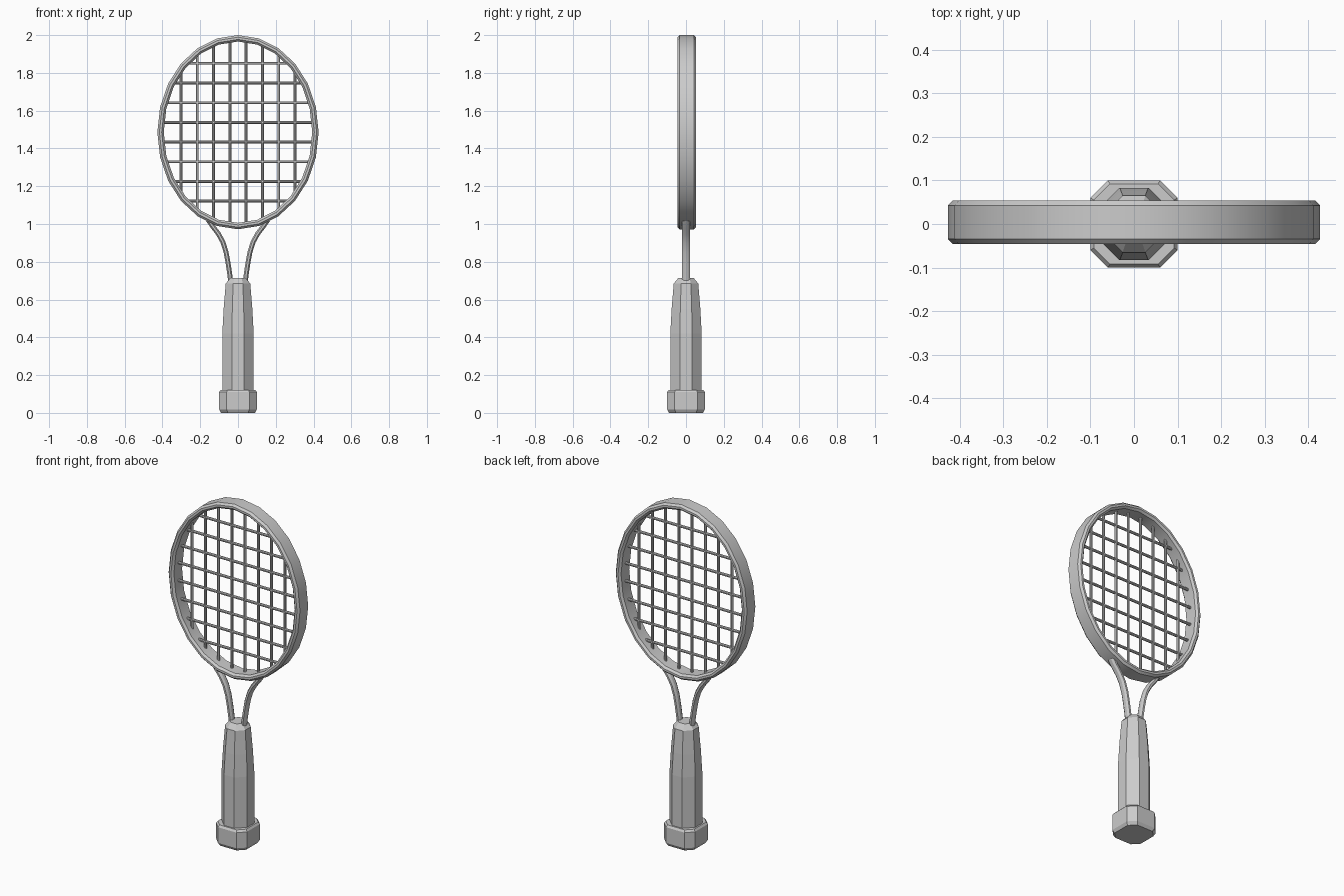
import bpy, bmesh, math
from mathutils import Vector

if "Cube" in bpy.data.objects:
    bpy.data.objects.remove(bpy.data.objects["Cube"])

CZ, RX, RZ, CY = 1.486, 0.427, 0.514, 0.004   # head ellipse


def make(name, rings, closed=False, smooth=None):
    """Skin a list of vertex rings, capping the ends unless closed."""
    bm = bmesh.new()
    vs = [[bm.verts.new(p) for p in r] for r in rings]
    n, k = len(vs), len(vs[0])
    for i in range(n if closed else n - 1):
        a, b = vs[i], vs[(i + 1) % n]
        for j in range(k):
            bm.faces.new((a[j], a[(j + 1) % k], b[(j + 1) % k], b[j]))
    if not closed:
        bm.faces.new(vs[0])
        bm.faces.new(vs[-1])
    bmesh.ops.recalc_face_normals(bm, faces=bm.faces)
    me = bpy.data.meshes.new(name)
    bm.to_mesh(me)
    bm.free()
    ob = bpy.data.objects.new(name, me)
    bpy.context.collection.objects.link(ob)
    if smooth:
        bpy.context.view_layer.objects.active = ob
        ob.select_set(True)
        bpy.ops.object.shade_smooth_by_angle(angle=math.radians(smooth))
        ob.select_set(False)
    return ob


def octagon(half, flat, z):
    """Square of half-width `half` with corners cut to half-edge `flat`."""
    return [(x, y, z) for x, y in (
        (half, -flat), (half, flat), (flat, half), (-flat, half),
        (-half, flat), (-half, -flat), (-flat, -half), (flat, -half))]


def tube(name, path, ra, ry, sides):
    """Tube along a path in the xz plane; ra in plane, ry in depth."""
    rings = []
    for i, p in enumerate(path):
        t = (path[min(i + 1, len(path) - 1)] - path[max(i - 1, 0)]).normalized()
        side = Vector((t.z, 0, -t.x))
        rings.append([p + side * ra * math.cos(a) + Vector((0, ry * math.sin(a), 0))
                      for a in (2 * math.pi * (j + 0.5) / sides for j in range(sides))])
    return make(name, rings, smooth=30)


# Head frame: chamfered section swept round an ellipse
section = [(0, -.038), (0, .038), (-.011, .05), (-.023, .05),
           (-.034, .038), (-.034, -.038), (-.023, -.05), (-.011, -.05)]
rings = []
for i in range(24):
    a = 2 * math.pi * i / 24
    rings.append([((RX + d) * math.sin(a), CY + y, CZ + (RZ + d) * math.cos(a))
                  for d, y in section])
make("head_frame", rings, closed=True, smooth=20)

# Strings, ending just inside the frame
SX, SZ = RX - 0.022, RZ - 0.022
for i in range(8):
    x = (i - 3.5) * 0.0862
    h = SZ * math.sqrt(1 - (x / SX) ** 2)
    tube(f"main_string_{i}", [Vector((x, CY, CZ - h)), Vector((x, CY, CZ + h))],
         0.008, 0.008, 8)
    z = (i - 3.5) * 0.1042
    w = SX * math.sqrt(1 - (z / SZ) ** 2)
    tube(f"cross_string_{i}", [Vector((-w, CY, CZ + z)), Vector((w, CY, CZ + z))],
         0.008, 0.008, 8)

# Throat: two curved arms from handle to head
arm = [(.037, .68), (.043, .73), (.052, .79), (.063, .85),
       (.08, .905), (.105, .95), (.132, .985), (.158, 1.022)]
for side, s in (("left", -1), ("right", 1)):
    tube(f"throat_arm_{side}", [Vector((s * x, 0, z)) for x, z in arm],
         0.014, 0.023, 8)

# Handle grip: tapered octagonal shaft
make("handle_grip", [octagon(h, f, z) for h, f, z in (
    (.083, .033, .10), (.083, .033, .42), (.076, .03, .55),
    (.065, .026, .685), (.04, .018, .715))])

# Butt cap: cut-corner block with bevelled rims
make("butt_cap", [octagon(h, f, z) for h, f, z in (
    (.09, .053, 0), (.1, .06, .018), (.1, .06, .11), (.092, .055, .122))])
